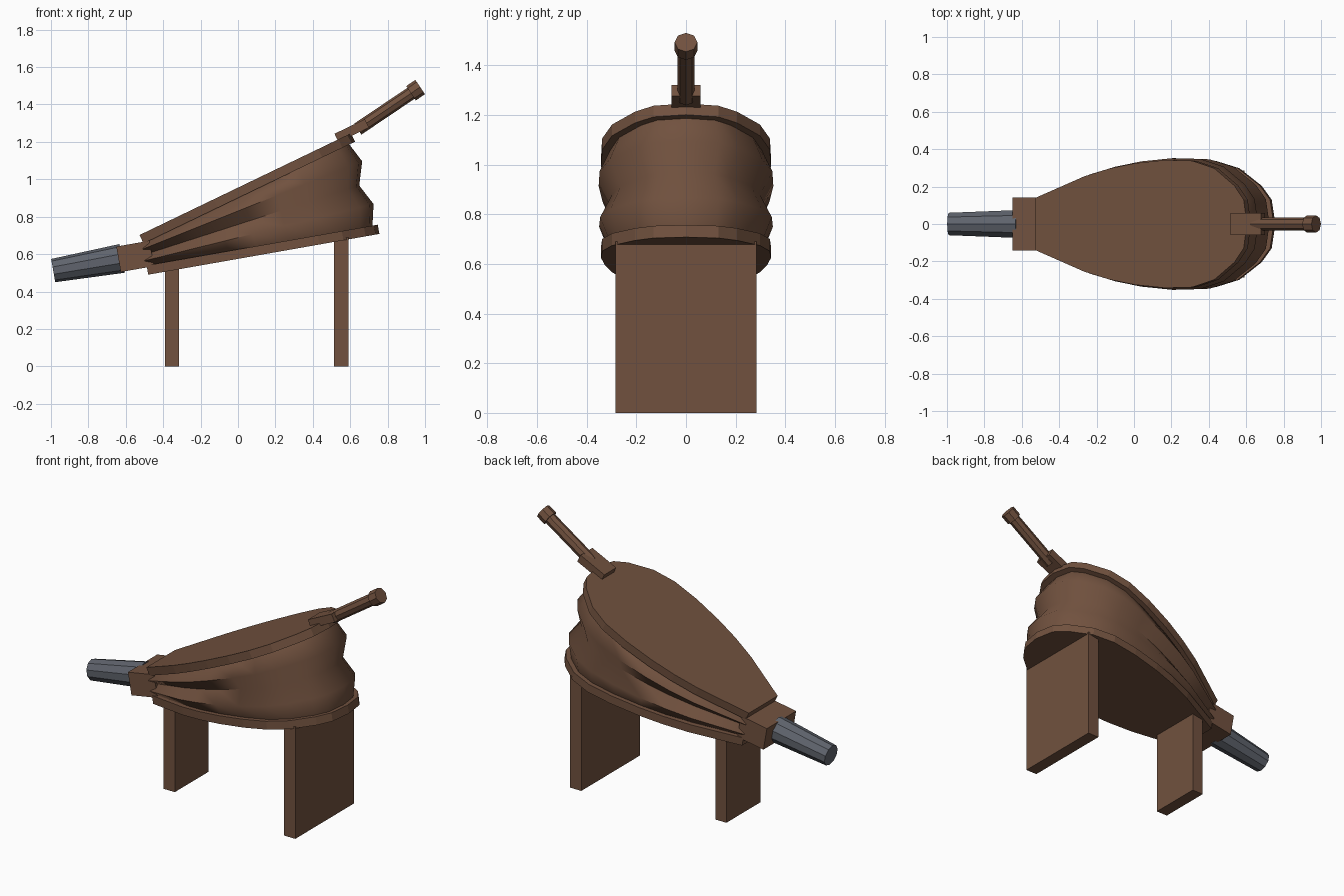
import bpy, bmesh, math
from mathutils import Vector, Matrix

if "Cube" in bpy.data.objects:
    bpy.data.objects.remove(bpy.data.objects["Cube"], do_unlink=True)


def material(name, rgb):
    m = bpy.data.materials.new(name)
    m.use_nodes = True
    m.diffuse_color = (*rgb, 1)
    bsdf = m.node_tree.nodes["Principled BSDF"]
    bsdf.inputs["Base Color"].default_value = (*rgb, 1)
    bsdf.inputs["Roughness"].default_value = 0.8
    return m


BROWN = material("brown wood", (0.165, 0.083, 0.049))
STEEL = material("grey metal", (0.115, 0.127, 0.153))


def finish(name, bm, mat):
    bmesh.ops.recalc_face_normals(bm, faces=bm.faces)
    mesh = bpy.data.meshes.new(name)
    bm.to_mesh(mesh)
    bm.free()
    mesh.materials.append(mat)
    ob = bpy.data.objects.new(name, mesh)
    bpy.context.collection.objects.link(ob)
    return ob


def tilt(degrees):
    return Matrix.Rotation(-math.radians(degrees), 4, 'Y')


def box(name, center, size, degrees=0):
    bm = bmesh.new()
    m = Matrix.Translation(center) @ tilt(degrees) @ Matrix.Diagonal((*size, 1))
    bmesh.ops.create_cube(bm, size=1, matrix=m)
    return finish(name, bm, BROWN)


def rod(name, start, end, r1, r2, sides, mat):
    a, b = Vector(start), Vector(end)
    d = b - a
    bm = bmesh.new()
    m = Matrix.Translation((a + b) / 2) @ d.to_track_quat('Z', 'Y').to_matrix().to_4x4()
    bmesh.ops.create_cone(bm, cap_ends=True, segments=sides, radius1=r1,
                          radius2=r2, depth=d.length, matrix=m)
    return finish(name, bm, mat)


# Shared teardrop outline: distance from the hinge end, half width
half = [(0, .14), (.29, .255), (.44, .297), (.59, .325), (.77, .342),
        (.93, .338), (1.06, .298), (1.18, .205), (1.235, .13)]
outline = [Vector((s, w)) for s, w in half] + [Vector((1.255, 0))]
outline += [Vector((s, -w)) for s, w in reversed(half)]


def offset(points, d):
    """Move each outline point outward by d along its mitred normal."""
    out = []
    for i, p in enumerate(points):
        e1 = (p - points[i - 1]).normalized()
        e2 = (points[(i + 1) % len(points)] - p).normalized()
        n1, n2 = Vector((-e1.y, e1.x)), Vector((-e2.y, e2.x))
        out.append(p + (n1 + n2).normalized() * d)
    return out


THICK = 0.05
low_frame = Matrix.Translation((-.48, 0, .49)) @ tilt(10)
high_frame = Matrix.Translation((-.505, 0, .657)) @ tilt(25.7)


# Boards
def board(name, frame):
    bm = bmesh.new()
    face = bm.faces.new([bm.verts.new((p.x, p.y, 0)) for p in outline])
    ext = bmesh.ops.extrude_face_region(bm, geom=[face])
    for v in ext["geom"]:
        if isinstance(v, bmesh.types.BMVert):
            v.co.z += THICK
    bm.transform(frame)
    return finish(name, bm, BROWN)


board("bottom_board", low_frame)
board("top_board", high_frame)

# Pleated leather, fanning from the bottom board to the top board
bm = bmesh.new()
rings = []
pleats = [-.03, .008, -.04, .01, -.035]
for k, bulge in enumerate(pleats):
    t = k / (len(pleats) - 1)
    ring = []
    for p in offset(outline, bulge):
        low = low_frame @ Vector((p.x, p.y, THICK - .005))
        high = high_frame @ Vector((p.x, p.y, .005))
        ring.append(bm.verts.new(low.lerp(high, t)))
    rings.append(ring)
n = len(outline)
for a, b in zip(rings, rings[1:]):
    for i in range(n):
        j = (i + 1) % n
        bm.faces.new((a[i], a[j], b[j], b[i]))
bm.faces.new(rings[0])
bm.faces.new(rings[-1])
leather = finish("leather_pleats", bm, BROWN)
bpy.context.view_layer.objects.active = leather
leather.select_set(True)
bpy.ops.object.shade_smooth_by_angle(angle=math.radians(60))
leather.select_set(False)

# Hinge block and nozzle
box("hinge_block", (-.55, 0, .588), (.18, .284, .138), 10)
rod("nozzle", (-.988, 0, .512), (-.62, 0, .577), .063, .078, 10, STEEL)

# Plank legs
for name, x, width, top in (("front_leg", -.353, .33, .53), ("rear_leg", .552, .57, .69)):
    box(name, (x, 0, top / 2), (.076, width, top))

# Handle: mounting plate, shaft and knob
box("handle_plate", (.608, 0, 1.26), (.18, .116, .05), 25.7)
rod("handle_shaft", (.64, 0, 1.268), (.94, 0, 1.47), .035, .035, 8, BROWN)
rod("handle_knob", (.925, 0, 1.46), (.974, 0, 1.493), .046, .046, 8, BROWN)
